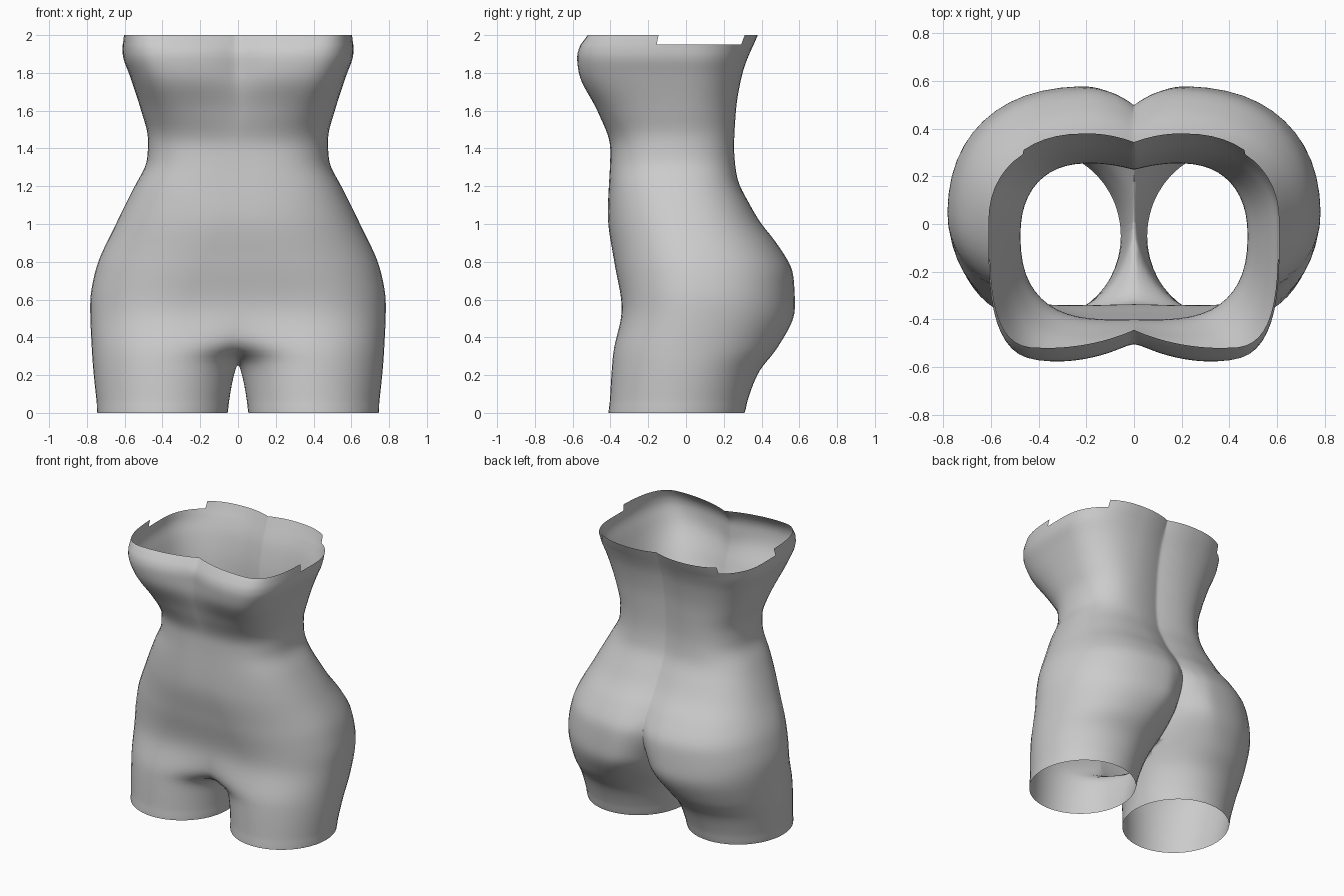
import bpy
import bmesh
from math import sin, cos, asin, pi

default_cube = bpy.data.objects.get("Cube")
if default_cube:
    bpy.data.objects.remove(default_cube, do_unlink=True)

# Body profiles, each as (height, value) pairs for the left half
side_x = [(0, .745), (.3, .775), (.58, .787), (.75, .76), (1, .65), (1.2, .55), (1.34, .483),
          (1.45, .478), (1.6, .515), (1.8, .58), (1.9, .615), (2, .605)]
side_y = [(0, -.05), (.3, .0), (.6, .04), (1, .0), (1.4, -.05), (2, .0)]
front_y = [(0, -.41), (.3, -.39), (.55, -.34), (.8, -.38), (1.05, -.414), (1.4, -.4),
           (1.6, -.47), (1.8, -.57), (1.9, -.58), (2, -.52)]
back_y = [(0, .31), (.1, .34), (.22, .39), (.34, .485), (.55, .58), (.73, .57), (.9, .48),
          (1, .4), (1.1, .34), (1.25, .27), (1.4, .255), (1.6, .265), (1.8, .3), (2, .38)]
front_peak_x = [(0, .4), (.3, .38), (.55, .33), (.8, .22), (1.1, .12), (1.4, .12), (1.7, .28), (2, .37)]
back_peak_x = [(0, .4), (.3, .35), (.55, .22), (.75, .2), (2, .2)]
# Groove depth: above one the legs are apart, below one the halves meet
front_groove = [(0, 1.16), (.15, 1.09), (.265, 1), (.32, .7), (.4, .4), (.55, .15), (.8, .08),
                (1.4, .06), (1.6, .3), (1.85, .52), (2, .52)]
back_groove = [(0, 1.16), (.15, 1.09), (.265, 1), (.4, .84), (.55, .68), (.73, .5), (1, .42), (2, .43)]
front_squareness = [(0, 2), (.8, 2), (1.2, 2.4), (1.6, 2.5), (1.85, 3), (2, 3.2)]
back_squareness = [(0, 2), (.3, 2.1), (.6, 2.25), (2, 2.3)]


def sample(profile, z):
    """Smooth interpolation with limited slopes."""
    def secant(i):
        if i < 0 or i >= len(profile) - 1:
            return 0
        (a, u), (b, v) = profile[i], profile[i + 1]
        return (v - u) / (b - a)

    def slope(i):
        p, q = secant(i - 1), secant(i)
        return 2 * p * q / (p + q) if p * q > 0 else 0

    for i in range(len(profile) - 1):
        (a, u), (b, v) = profile[i], profile[i + 1]
        if z <= b:
            break
    h = b - a
    t = min(max((z - a) / h, 0), 1)
    first = slope(i) if i else secant(0)
    last = slope(i + 1) if i + 2 < len(profile) else secant(i)
    return (u * (1 + 2 * t) * (1 - t) ** 2 + v * t * t * (3 - 2 * t)
            + h * t * (1 - t) * (first * (1 - t) - last * t))


def quarter_pair(z, peak_x, edge_y, groove, squareness, steps=12):
    """Points from the outer side, over the peak, to the inner side."""
    xo, cy = sample(side_x, z), sample(side_y, z)
    cx, depth = sample(peak_x, z), sample(edge_y, z) - cy
    power = sample(squareness, z)
    points = []
    for i in range(steps + 1):
        a = pi / 2 * i / steps
        points.append((cx + (xo - cx) * max(cos(a), 0) ** (2 / power),
                       cy + depth * sin(a) ** (2 / power), z))
    inner = cx / sample(groove, z)
    limit = asin(min(1, (cx + .03) / inner))
    for i in range(1, steps + 1):
        a = limit * i / steps
        points.append((cx - inner * sin(a), cy + depth * cos(a), z))
    return points


def ring(z):
    front = quarter_pair(z, front_peak_x, front_y, front_groove, front_squareness)
    back = quarter_pair(z, back_peak_x, back_y, back_groove, back_squareness)
    return front[::-1] + back[1:]


# Loft the rings into one half of the torso
bm = bmesh.new()
heights = [i * .025 for i in range(79)] + [2]
rows = [[bm.verts.new(p) for p in ring(z)] for z in heights]
for low, high in zip(rows, rows[1:]):
    for i in range(len(low)):
        j = (i + 1) % len(low)
        bm.faces.new((low[i], low[j], high[j], high[i]))

# Notched rim at the sides
notch = []
for face in bm.faces:
    c = face.calc_center_median()
    if c.z > 1.95 and c.x > .4 and -.14 < c.y < .3:
        notch.append(face)
bmesh.ops.delete(bm, geom=notch, context="FACES")

# Trim at the centre plane
bmesh.ops.bisect_plane(bm, geom=bm.verts[:] + bm.edges[:] + bm.faces[:], dist=.0001,
                       plane_co=(0, 0, 0), plane_no=(1, 0, 0), clear_inner=True)
bmesh.ops.remove_doubles(bm, verts=bm.verts, dist=.0005)
mesh = bpy.data.meshes.new("torso")
bm.to_mesh(mesh)
bm.free()

torso = bpy.data.objects.new("torso", mesh)
bpy.context.collection.objects.link(torso)
mirror = torso.modifiers.new("mirror", "MIRROR")
mirror.use_clip = True
mirror.merge_threshold = .001

# Soften the skin, but keep the rims and the rear cleft crisp
skin = torso.vertex_groups.new(name="soft skin")
for vert in mesh.vertices:
    x, y, z = vert.co
    cleft = z < .85 and y > 0 and x < .08
    if .03 < z < 1.93 and not cleft:
        skin.add([vert.index], 1, "REPLACE")
soften = torso.modifiers.new("soften", "SMOOTH")
soften.vertex_group = skin.name
soften.factor = .5
soften.iterations = 8

# Plain grey material
grey = bpy.data.materials.new("light grey")
grey.use_nodes = True
colour = (.6, .6, .6, 1)
grey.diffuse_color = colour
grey.node_tree.nodes["Principled BSDF"].inputs["Base Color"].default_value = colour
mesh.materials.append(grey)

bpy.context.view_layer.objects.active = torso
torso.select_set(True)
bpy.ops.object.shade_smooth_by_angle(angle=pi / 3)
